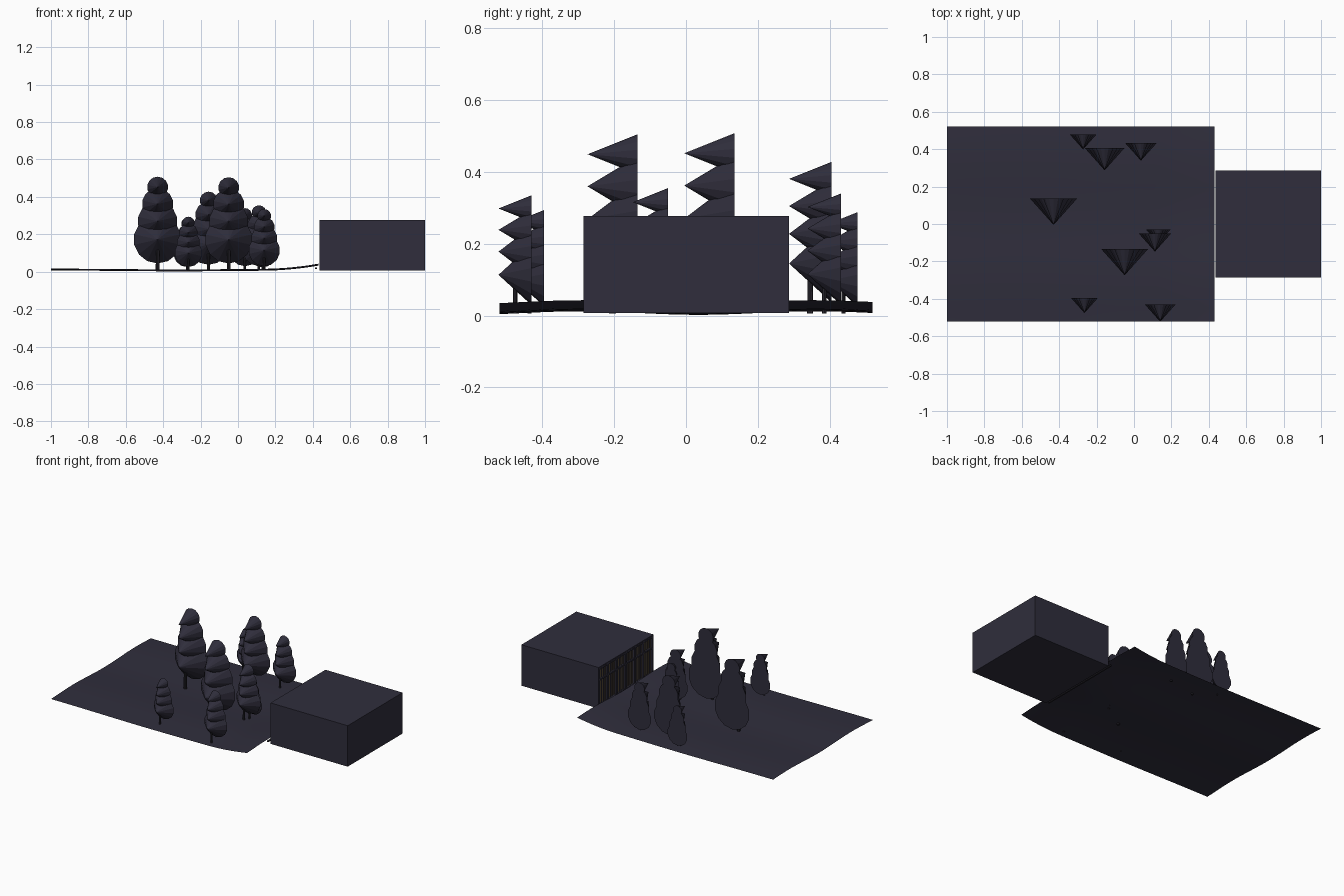
import bpy, bmesh, math
from mathutils import Matrix, Vector

if "Cube" in bpy.data.objects:
    bpy.data.objects.remove(bpy.data.objects["Cube"])


def material(name, rgb):
    m = bpy.data.materials.new(name)
    m.diffuse_color = (*rgb, 1)
    m.use_nodes = True
    m.node_tree.nodes["Principled BSDF"].inputs["Base Color"].default_value = m.diffuse_color
    return m


DARK = material("dark slate", (0.029, 0.027, 0.045))
TRUNK = material("dark bark", (0.022, 0.020, 0.028))
TAN = material("warm tan", (0.15, 0.112, 0.060))


def finish(name, bm, mat, smooth=False):
    me = bpy.data.meshes.new(name)
    bm.to_mesh(me)
    bm.free()
    for p in me.polygons:
        p.use_smooth = smooth
    me.materials.append(mat)
    ob = bpy.data.objects.new(name, me)
    bpy.context.collection.objects.link(ob)
    return ob


def add_box(bm, x0, x1, y0, y1, z0, z1):
    mat = (Matrix.Translation(((x0 + x1) / 2, (y0 + y1) / 2, (z0 + z1) / 2))
           @ Matrix.Diagonal((x1 - x0, y1 - y0, z1 - z0, 1)))
    bmesh.ops.create_cube(bm, size=1, matrix=mat)


# Gently rolling lawn sheet that lifts toward the building
bm = bmesh.new()
bmesh.ops.create_grid(bm, x_segments=40, y_segments=30, size=1)
for v in bm.verts:
    x, y = -0.285 + v.co.x * 0.715, v.co.y * 0.52
    rise = max(0, (x - 0.13) / 0.30)
    wave = 0.005 * math.cos(math.tau * (y - 0.36) / 0.65) + 0.002 * math.sin(5 * x)
    v.co = Vector((x, y, 0.009 + wave + 0.027 * rise ** 2))
finish("lawn", bm, DARK, True)

# Building shell: roof, floor, back and side walls, open toward the lawn
X0, X1, Y0, Y1, Z0, Z1 = 0.437, 1.0, -0.285, 0.287, 0.007, 0.277
T = 0.008
bm = bmesh.new()
add_box(bm, X0, X1, Y0, Y1, Z1 - T, Z1)
add_box(bm, X0, X1, Y0, Y1, Z0, Z0 + T)
add_box(bm, X1 - T, X1, Y0, Y1, Z0 + T, Z1 - T)
add_box(bm, X0, X1 - T, Y0, Y0 + T, Z0 + T, Z1 - T)
add_box(bm, X0, X1 - T, Y1 - T, Y1, Z0 + T, Z1 - T)
finish("building_shell", bm, DARK)

# Tan screen set behind the facade
bm = bmesh.new()
add_box(bm, X0 + 0.012, X0 + 0.018, Y0 + T, Y1 - T, Z0 + T, Z1 - T)
finish("facade_screen", bm, TAN)

# Facade posts, rails and thin slats
bm = bmesh.new()
n = 6
for i in range(n + 1):
    y = Y0 + T + (Y1 - Y0 - 2 * T) * i / n
    add_box(bm, X0, X0 + 0.012, y - 0.006, y + 0.006, Z0 + T, Z1 - T)
    if i < n:
        for k in range(1, 5):
            ys = y + (Y1 - Y0 - 2 * T) / n * k / 5
            add_box(bm, X0 + 0.008, X0 + 0.012, ys - 0.002, ys + 0.002, Z0 + T, Z1 - T)
for z in (0.024, 0.19, 0.262):
    add_box(bm, X0 + 0.001, X0 + 0.012, Y0 + T, Y1 - T, z - 0.005, z + 0.005)
finish("facade_frame", bm, DARK)

# Small rail between lawn and building
bm = bmesh.new()
add_box(bm, 0.412, 0.422, Y0, Y1, 0.014, 0.022)
finish("threshold_rail", bm, TRUNK)

# Trees: (centre x, back y, top height); tiers are cones lying along -y
TREES = [(-0.43, 0.135, 0.508), (-0.157, 0.405, 0.428), (-0.272, 0.478, 0.288),
         (0.037, 0.432, 0.34), (0.112, -0.05, 0.355), (0.13, -0.03, 0.265),
         (-0.05, -0.135, 0.505), (-0.265, -0.395, 0.294), (0.14, -0.43, 0.335)]
TIERS = [(0.172, 0.128), (0.270, 0.106), (0.362, 0.084), (0.452, 0.056)]
for i, (x, y, top) in enumerate(TREES, 1):
    s = top / 0.508
    depth = 0.14 * s
    bm = bmesh.new()
    for z, r in TIERS:
        mat = (Matrix.Translation((x, y - depth / 2, z * s))
               @ Matrix.Rotation(math.pi / 2, 4, 'X'))
        bmesh.ops.create_cone(bm, cap_ends=True, segments=14, radius1=r * s,
                              radius2=0, depth=depth, matrix=mat)
    finish(f"tree_crown_{i}", bm, DARK)
    bm = bmesh.new()
    h = 0.14 * s
    bmesh.ops.create_cone(bm, cap_ends=True, segments=8, radius1=0.010 * s,
                          radius2=0.009 * s, depth=h,
                          matrix=Matrix.Translation((x, y - depth / 2, 0.006 + h / 2)))
    finish(f"tree_trunk_{i}", bm, TRUNK)
